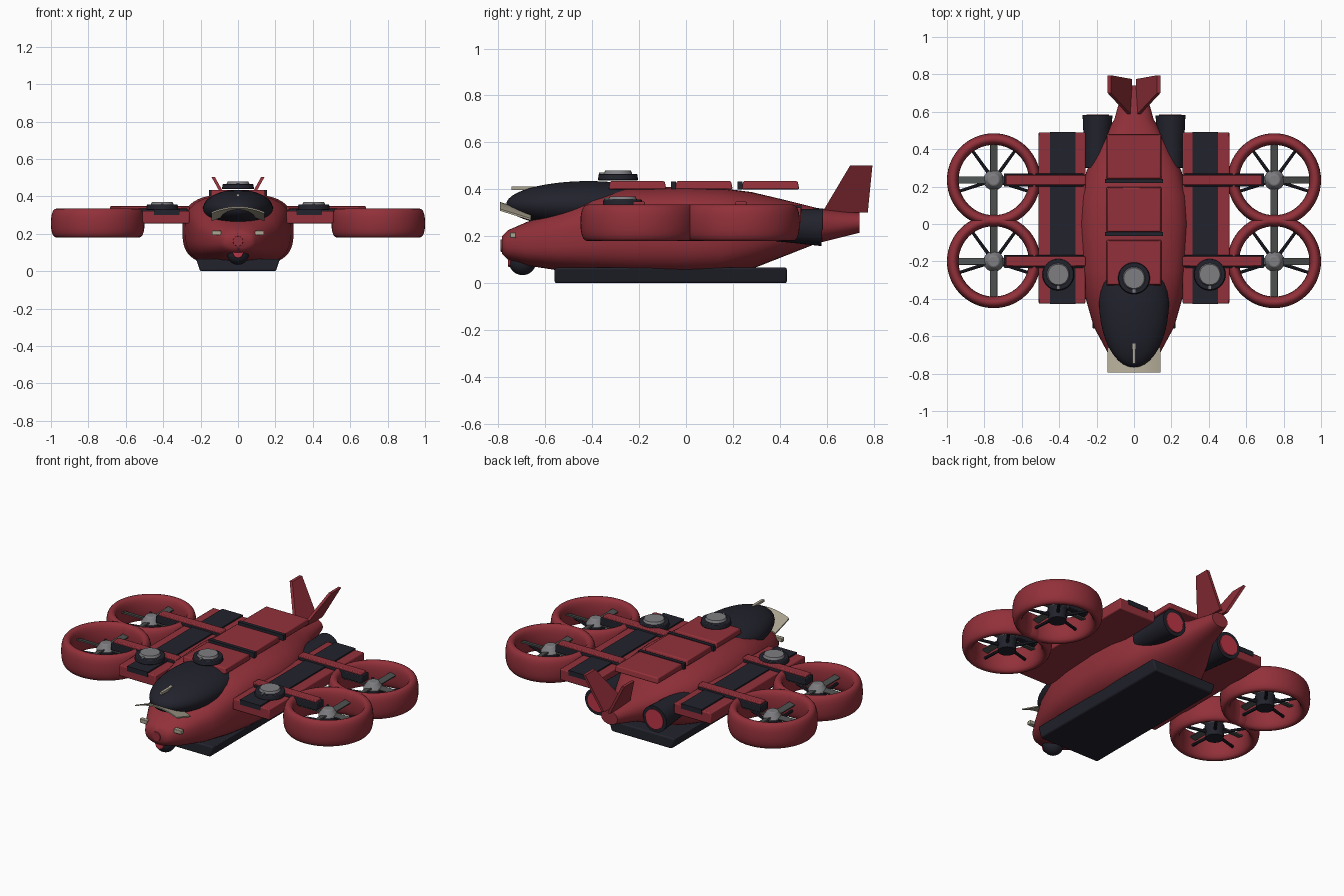
import bpy, bmesh
from math import sin, cos, pi, copysign, radians
from mathutils import Matrix, Vector

if "Cube" in bpy.data.objects:
    bpy.data.objects.remove(bpy.data.objects["Cube"])


def material(name, rgb):
    m = bpy.data.materials.new(name)
    m.use_nodes = True
    m.diffuse_color = (*rgb, 1)
    m.node_tree.nodes["Principled BSDF"].inputs["Base Color"].default_value = (*rgb, 1)
    return m


RED = material("crimson paint", (0.29, 0.03, 0.042))
DARK = material("dark navy", (0.016, 0.016, 0.026))
LAMP = material("bright red", (0.5, 0.035, 0.06))
GREY = material("mid grey", (0.21, 0.21, 0.225))
STEEL = material("blade grey", (0.075, 0.08, 0.08))
BEIGE = material("warm beige", (0.42, 0.38, 0.29))


def finish(name, bm, mat, bevel=0, angle=35):
    bmesh.ops.recalc_face_normals(bm, faces=bm.faces)
    me = bpy.data.meshes.new(name)
    bm.to_mesh(me)
    bm.free()
    me.materials.append(mat)
    ob = bpy.data.objects.new(name, me)
    bpy.context.collection.objects.link(ob)
    if bevel:
        b = ob.modifiers.new("Bevel", "BEVEL")
        b.width, b.segments = bevel, 2
    bpy.ops.object.select_all(action="DESELECT")
    bpy.context.view_layer.objects.active = ob
    ob.select_set(True)
    bpy.ops.object.shade_smooth_by_angle(angle=radians(angle))
    return ob


def box(name, x, y, z, mat, bevel=0):
    """Box from three (min, max) ranges."""
    bm = bmesh.new()
    bmesh.ops.create_cube(bm, size=1)
    for v in bm.verts:
        v.co = Vector([(a + b) / 2 + c * (b - a) for c, (a, b) in zip(v.co, (x, y, z))])
    return finish(name, bm, mat, bevel)


def cone(name, start, end, r1, r2, mat, sides=32, bevel=0):
    """Cylinder or cone between two points."""
    a, b = Vector(start), Vector(end)
    bm = bmesh.new()
    rot = (b - a).to_track_quat("Z", "Y").to_matrix().to_4x4()
    bmesh.ops.create_cone(bm, cap_ends=True, segments=sides, radius1=r1, radius2=r2,
                          depth=(b - a).length, matrix=Matrix.Translation((a + b) / 2) @ rot)
    return finish(name, bm, mat, bevel)


def ball(name, centre, radii, mat):
    bm = bmesh.new()
    bmesh.ops.create_uvsphere(bm, u_segments=40, v_segments=24, radius=1,
                              matrix=Matrix.Translation(centre) @ Matrix.Diagonal((*radii, 1)))
    return finish(name, bm, mat)


def rounded(t, n):
    """Point on a unit superellipse."""
    c, s = cos(t), sin(t)
    return copysign(abs(c) ** (2 / n), c), copysign(abs(s) ** (2 / n), s)


def skin(name, rings, mat, closed=False, angle=35):
    """Skin a list of closed rings of points."""
    bm = bmesh.new()
    loops = [[bm.verts.new(p) for p in ring] for ring in rings]
    n = len(loops[0])
    pairs = list(zip(loops, loops[1:]))
    if closed:
        pairs.append((loops[-1], loops[0]))
    else:
        bm.faces.new(loops[0])
        bm.faces.new(loops[-1])
    for a, b in pairs:
        for i in range(n):
            j = (i + 1) % n
            bm.faces.new((a[i], a[j], b[j], b[i]))
    return finish(name, bm, mat, 0, angle)


# Fuselage stations: y, half width, bottom, top, squareness
stations = [(-0.785, 0.07, 0.125, 0.20, 2.4), (-0.76, 0.095, 0.10, 0.225, 2.4),
            (-0.68, 0.145, 0.075, 0.26, 2.5), (-0.55, 0.215, 0.055, 0.31, 2.7),
            (-0.4, 0.258, 0.04, 0.375, 2.9), (-0.25, 0.282, 0.03, 0.405, 3),
            (0, 0.297, 0.025, 0.412, 3), (0.15, 0.288, 0.03, 0.405, 3),
            (0.28, 0.255, 0.06, 0.388, 2.8), (0.42, 0.19, 0.115, 0.355, 2.5),
            (0.56, 0.105, 0.17, 0.32, 2.2), (0.74, 0.055, 0.215, 0.30, 2)]
rings = []
for y, w, lo, hi, n in stations:
    pts = [rounded(2 * pi * k / 48, n) for k in range(48)]
    rings.append([(w * c, y, (lo + hi) / 2 + (hi - lo) / 2 * s) for c, s in pts])
skin("fuselage", rings, RED, angle=45)

# Belly skid, narrower at its base
skid = box("belly_skid", (-0.225, 0.225), (-0.56, 0.43), (0, 0.066), DARK, 0.008)
for v in skid.data.vertices:
    if v.co.z < 0.03:
        v.co.x *= 0.9

# Cockpit canopy, visor and probe
ball("canopy", (0, -0.415, 0.335), (0.187, 0.352, 0.1), DARK)
arch = []
for k in range(13):
    u = k / 6 - 1
    drop = 0.03 * u * u
    arch.append([(0.142 * u, -0.793, 0.346 - drop), (0.142 * u, -0.66, 0.305 - drop),
                 (0.142 * u, -0.66, 0.297 - drop), (0.142 * u, -0.793, 0.338 - drop)])
skin("visor", arch, BEIGE)
box("canopy_probe", (-0.008, 0.008), (-0.745, -0.64), (0.398, 0.412), BEIGE)

# Nose sensor ball, lamp and marker lights
ball("nose_sensor", (0, -0.697, 0.092), (0.058, 0.058, 0.058), DARK)
cone("nose_sensor_lens", (0, -0.72, 0.098), (0, -0.76, 0.098), 0.032, 0.028, LAMP, 8)
cone("nose_button", (0, -0.77, 0.16), (0, -0.79, 0.16), 0.03, 0.026, RED)

# Roof panels with dark gaps, tapering upwards
for i, y in enumerate((-0.33, -0.047, 0.237)):
    panel = box(f"roof_panel_{i + 1}", (-0.147, 0.147), (y, y + 0.246), (0.4, 0.435), RED, 0.006)
    for v in panel.data.vertices:
        if v.co.z > 0.42:
            v.co.y += copysign(0.007, y + 0.123 - v.co.y)
            v.co.x *= 0.97
    if i:
        box(f"roof_gap_strip_{i}", (-0.155, 0.155), (y - 0.018, y + 0.004), (0.4, 0.434), DARK)


def turret(name, x, y, z):
    cone(name + "_base", (x, y, z), (x, y, z + 0.028), 0.086, 0.082, DARK, 32, 0.004)
    cone(name + "_cap", (x, y, z + 0.025), (x, y, z + 0.042), 0.062, 0.055, GREY, 24)
    box(name + "_sight", (x - 0.007, x + 0.007), (y - 0.08, y - 0.04), (z + 0.02, z + 0.034), GREY)


turret("roof_turret", 0, -0.29, 0.438)

for side, s in (("left", 1), ("right", -1)):
    def span(a, b):
        return tuple(sorted((s * a, s * b)))

    # Side wing with its dark deck
    box(f"{side}_wing", span(0.26, 0.51), (-0.425, 0.49), (0.255, 0.322), RED, 0.006)
    box(f"{side}_wing_deck", span(0.312, 0.45), (-0.427, 0.492), (0.30, 0.33), DARK)
    turret(f"{side}_wing_turret", s * 0.405, -0.27, 0.328)
    box(f"{side}_marker_light", span(0.09, 0.14), (-0.75, -0.725), (0.192, 0.216), BEIGE, 0.003)

    # Rear engine with glowing outlet
    cone(f"{side}_engine", (s * 0.2, 0.3, 0.25), (s * 0.195, 0.58, 0.238), 0.062, 0.08, DARK)
    cone(f"{side}_engine_outlet", (s * 0.195, 0.57, 0.238), (s * 0.195, 0.585, 0.238),
         0.06, 0.06, LAMP)

    # Slanted tail fin
    fin = [(0.02, 0.58, 0.30), (0.132, 0.70, 0.502), (0.132, 0.795, 0.502), (0.02, 0.775, 0.30)]
    skin(f"{side}_tail_fin", [[(s * (x + d), y, z) for x, y, z in fin] for d in (-0.009, 0.009)], RED)

    for end, cy in (("front", -0.2), ("rear", 0.235)):
        tag, cx = f"{side}_{end}", s * 0.75

        # Arm carrying the rotor
        box(f"{tag}_arm", span(0.27, 0.695), (cy - 0.035, cy + 0.035), (0.29, 0.334), DARK, 0.004)
        box(f"{tag}_arm_cover", span(0.26, 0.685), (cy - 0.026, cy + 0.026), (0.32, 0.347), RED, 0.005)

        # Duct ring with a tall rounded section
        ring = []
        for k in range(56):
            t = 2 * pi * k / 56
            sec = [rounded(2 * pi * j / 20, 2.4) for j in range(20)]
            ring.append([(cx + (0.219 + 0.031 * c) * cos(t), cy + (0.219 + 0.031 * c) * sin(t),
                          0.257 + 0.078 * h) for c, h in sec])
        skin(f"{tag}_duct", ring, RED, True, 60)

        # Motor, hub, blades and struts
        cone(f"{tag}_motor", (cx, cy, 0.195), (cx, cy, 0.27), 0.05, 0.055, DARK, 20)
        cone(f"{tag}_hub", (cx, cy, 0.268), (cx, cy, 0.31), 0.058, 0.03, GREY, 16, 0.005)
        for k in range(4):
            blade = box(f"{tag}_blade_{k + 1}", (0.03, 0.195), (-0.019, 0.019), (-0.004, 0.004), STEEL)
            blade.matrix_world = (Matrix.Translation((cx, cy, 0.277))
                                  @ Matrix.Rotation(k * pi / 2, 4, "Z") @ Matrix.Rotation(0.25, 4, "X"))
        for k in range(5):
            t = pi * 0.3 + k * 0.4 * pi
            cone(f"{tag}_strut_{k + 1}", (cx, cy, 0.225),
                 (cx - s * 0.2 * cos(t), cy + 0.2 * sin(t), 0.235), 0.01, 0.008, DARK, 8)
